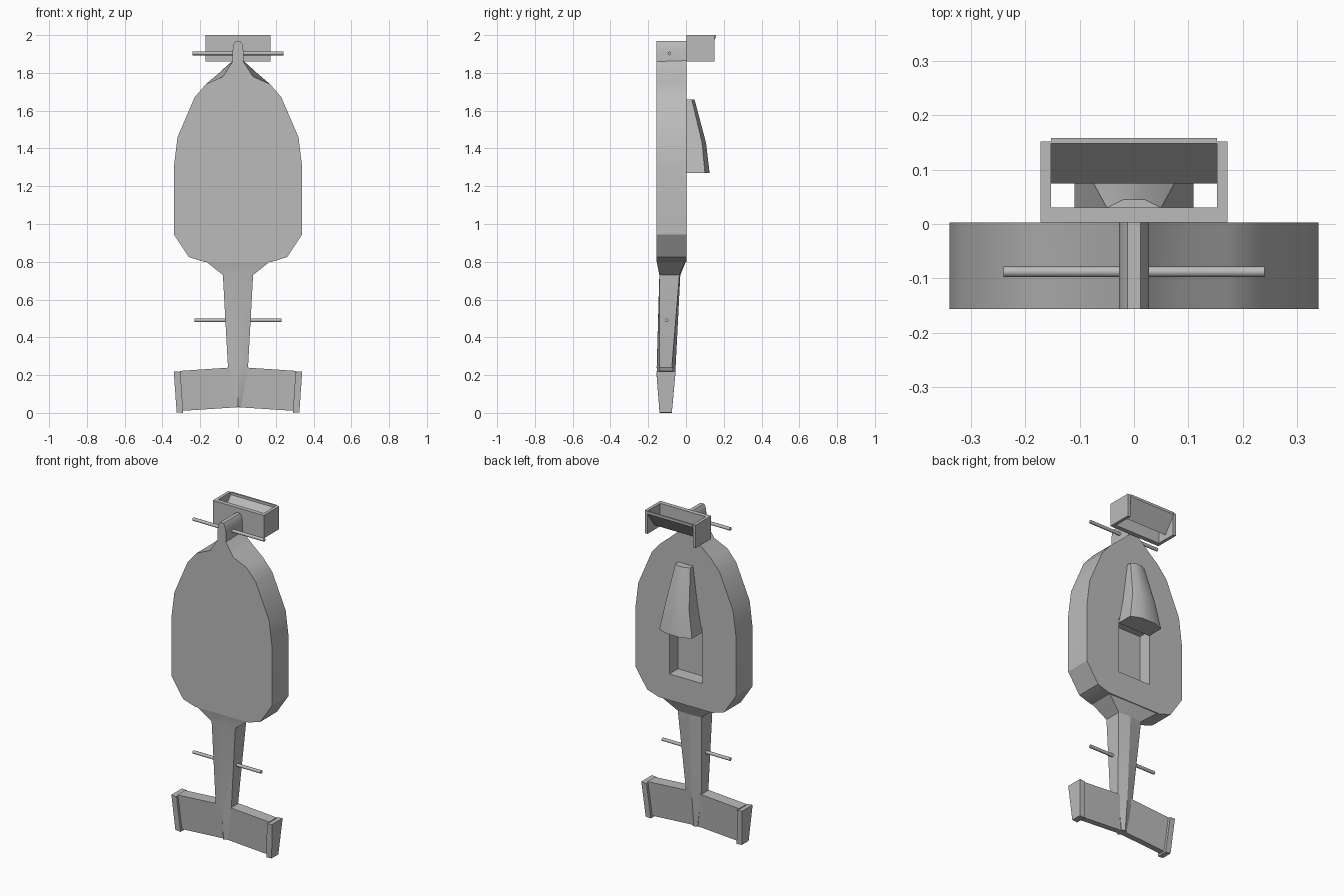
import bpy
import bmesh
from mathutils import Vector

if "Cube" in bpy.data.objects:
    bpy.data.objects.remove(bpy.data.objects["Cube"], do_unlink=True)

grey = bpy.data.materials.new("plain_grey")
grey.use_nodes = True
grey.diffuse_color = (0.5, 0.5, 0.5, 1)
grey.node_tree.nodes["Principled BSDF"].inputs["Base Color"].default_value = (0.5, 0.5, 0.5, 1)


def loft(name, rings):
    """Skin a closed solid through rings of equal point count."""
    bm = bmesh.new()
    rows = [[bm.verts.new(p) for p in ring] for ring in rings]
    n = len(rows[0])
    for a, b in zip(rows, rows[1:]):
        for i in range(n):
            j = (i + 1) % n
            bm.faces.new((a[i], a[j], b[j], b[i]))
    bm.faces.new(rows[0])
    bm.faces.new(rows[-1][::-1])
    bmesh.ops.recalc_face_normals(bm, faces=bm.faces)
    mesh = bpy.data.meshes.new(name)
    bm.to_mesh(mesh)
    bm.free()
    obj = bpy.data.objects.new(name, mesh)
    bpy.context.collection.objects.link(obj)
    mesh.materials.append(grey)
    return obj


def smooth(obj, angle=0.5):
    bpy.ops.object.select_all(action='DESELECT')
    obj.select_set(True)
    bpy.context.view_layer.objects.active = obj
    bpy.ops.object.shade_smooth_by_angle(angle=angle)


def box(name, x0, x1, y0, y1, z0, z1):
    ring = [(x0, y0), (x1, y0), (x1, y1), (x0, y1)]
    return loft(name, [[(x, y, z) for x, y in ring] for z in (z0, z1)])


def mirrored(half):
    """Close a right-hand (x, z) outline by reflecting it across x = 0."""
    return half + [(-x, z) for x, z in reversed(half)]


def rod(name, x0, x1, y, z, radius):
    bpy.ops.mesh.primitive_cylinder_add(vertices=8, radius=radius, depth=x1 - x0,
                                        location=((x0 + x1) / 2, y, z),
                                        rotation=(0, 1.5708, 0))
    obj = bpy.context.object
    obj.name = name
    obj.data.materials.append(grey)
    smooth(obj, 0.9)


# Main body: a thick slab whose shoulders are pinched in on the front
lower = [(0.18, 0.80), (0.26, 0.825), (0.34, 0.945), (0.34, 1.30),
         (0.32, 1.46), (0.23, 1.67), (0.17, 1.74)]
front = mirrored(lower + [(0.08, 1.78), (0.028, 1.86)])
back = mirrored(lower + [(0.10, 1.80), (0.028, 1.865)])
body = loft("body", [[(x, -0.157, z) for x, z in front],
                     [(x, 0.003, z) for x, z in back]])

# Cockpit opening
cutter = box("cockpit_cutter", -0.11, 0.11, -0.08, 0.05, 0.96, 1.30)
cutter.hide_render = True
cut = body.modifiers.new("cockpit", 'BOOLEAN')
cut.operation = 'DIFFERENCE'
cut.solver = 'EXACT'
cut.object = cutter
bpy.context.view_layer.objects.active = body
bpy.ops.object.modifier_apply(modifier="cockpit")
bpy.data.objects.remove(cutter, do_unlink=True)
smooth(body)

# Tail spine with a rounded top
spine = mirrored([(0.028, 1.80), (0.028, 1.92), (0.022, 1.955), (0.012, 1.97)])
smooth(loft("tail_spine", [[(x, y, z) for x, z in spine] for y in (-0.157, 0.003)]))

# Air intake: z, base width, corner depth, crown width, crown depth
intake = [(1.27, 0.11, 0.10, 0.045, 0.125),
          (1.43, 0.08, 0.085, 0.035, 0.106),
          (1.66, 0.05, 0.03, 0.02, 0.045)]
smooth(loft("air_intake", [[(w, 0, z), (w, d, z), (c, e, z),
                            (-c, e, z), (-w, d, z), (-w, 0, z)]
                           for z, w, d, c, e in intake]))

# Nose: z, half width, front side, front ridge, back side, back ridge
nose = [(0.81, 0.18, -0.157, -0.157, 0.0, 0.003),
        (0.73, 0.08, -0.14, -0.141, -0.035, -0.03),
        (0.24, 0.053, -0.14, -0.155, -0.075, -0.055),
        (0.03, 0.018, -0.125, -0.14, -0.085, -0.075)]
smooth(loft("nose", [[(w, f, z), (0, fr, z), (-w, f, z),
                      (-w, b, z), (0, br, z), (w, b, z)]
                     for z, w, f, fr, b, br in nose]), 0.35)

# Front wing halves and their thicker end plates
for side, sx in (("left", 1), ("right", -1)):
    loft(side + "_front_wing", [
        [(sx * x, -0.143, top), (sx * x, -0.07, top),
         (sx * x, -0.09, low), (sx * x, -0.125, low)]
        for x, top, low in ((0, 0.243, 0.03), (0.31, 0.222, 0.01))])
    loft(side + "_front_end_plate", [
        [(sx * a, f, z), (sx * b, f, z + 0.003), (sx * b, k, z + 0.003), (sx * a, k, z)]
        for z, a, b, f, k in ((0, 0.29, 0.325, -0.14, -0.075),
                              (0.217, 0.305, 0.34, -0.157, -0.055))])

# Axle rods
for side, sx in (("left", 1), ("right", -1)):
    for end, reach, inner, y, z in (("rear", 0.24, 0.01, -0.088, 1.903),
                                    ("front", 0.23, 0.02, -0.102, 0.49)):
        a, b = sorted((sx * inner, sx * reach))
        rod(f"{side}_{end}_axle", a, b, y, z, 0.01)

# Rear wing: main plate, end plates and an inclined flap with a lip
box("rear_wing_plate", -0.172, 0.172, 0.003, 0.03, 1.86, 2.0)
for side, sx in (("left", 1), ("right", -1)):
    a, b = sorted((sx * 0.153, sx * 0.172))
    box(side + "_rear_end_plate", a, b, 0.02, 0.152, 1.86, 2.0)
flap = [(0.075, 1.90), (0.148, 1.985), (0.148, 2.0),
        (0.158, 2.0), (0.158, 1.985), (0.085, 1.888)]
loft("rear_flap", [[(x, y, z) for y, z in flap] for x in (-0.153, 0.153)])
